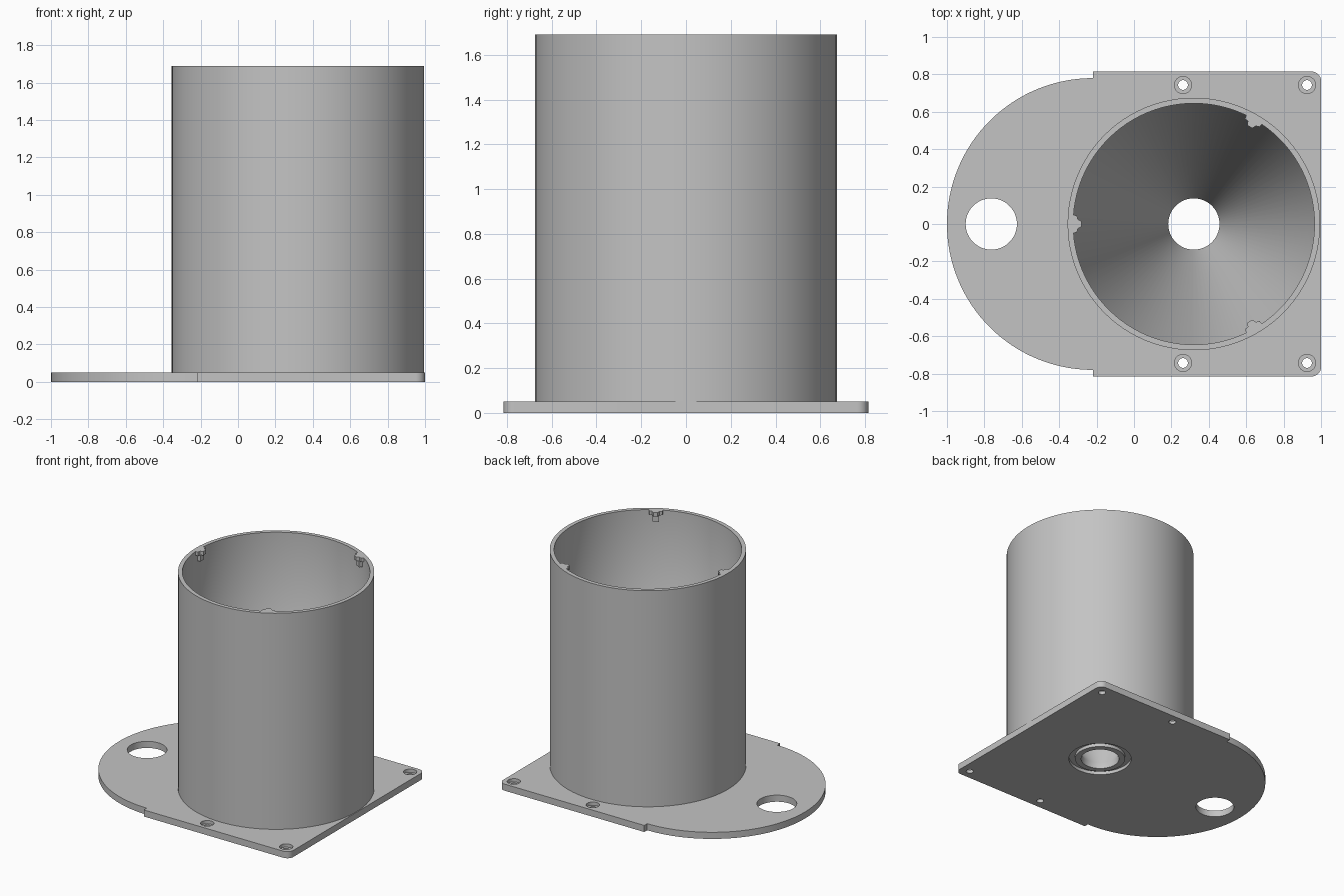
import bpy, bmesh
from math import sin, cos, pi, radians
from mathutils import Matrix

cube = bpy.data.objects.get("Cube")
if cube:
    bpy.data.objects.remove(cube)

grey = bpy.data.materials.new("plain_grey")
grey.use_nodes = True
COLOUR = (0.55, 0.55, 0.55, 1)
grey.diffuse_color = COLOUR
grey.node_tree.nodes["Principled BSDF"].inputs["Base Color"].default_value = COLOUR

AXIS = 0.32        # x of the tube axis
THICK = 0.05       # base plate thickness
TOP = 1.69         # rim height
OUTER, INNER, SPOUT = 0.675, 0.645, 0.137


def finish(name, bm):
    bmesh.ops.recalc_face_normals(bm, faces=bm.faces)
    mesh = bpy.data.meshes.new(name)
    bm.to_mesh(mesh)
    bm.free()
    mesh.materials.append(grey)
    obj = bpy.data.objects.new(name, mesh)
    bpy.context.collection.objects.link(obj)
    return obj


def activate(obj):
    bpy.ops.object.select_all(action='DESELECT')
    obj.select_set(True)
    bpy.context.view_layer.objects.active = obj


def smooth(obj):
    activate(obj)
    bpy.ops.object.shade_smooth_by_angle(angle=radians(30))


def extrude(bm, outline, z0, z1):
    face = bm.faces.new([bm.verts.new((x, y, z0)) for x, y in outline])
    new = bmesh.ops.extrude_face_region(bm, geom=[face])["geom"]
    verts = [g for g in new if isinstance(g, bmesh.types.BMVert)]
    bmesh.ops.translate(bm, verts=verts, vec=(0, 0, z1 - z0))
    return list(verts)


def revolve(name, profile, steps=96):
    bm = bmesh.new()
    rings = [[bm.verts.new((AXIS + r * cos(2 * pi * i / steps),
                            r * sin(2 * pi * i / steps), z))
              for i in range(steps)] for r, z in profile]
    for a, b in zip(rings, rings[1:] + rings[:1]):
        for i in range(steps):
            j = (i + 1) % steps
            bm.faces.new((a[i], a[j], b[j], b[i]))
    return finish(name, bm)


def arc(cx, cy, r, start, end, steps):
    angles = [radians(start + (end - start) * i / steps) for i in range(steps + 1)]
    return [(cx + r * cos(a), cy + r * sin(a)) for a in angles]


def cut(obj, x, y, r, z0, z1, steps=48):
    bm = bmesh.new()
    extrude(bm, arc(x, y, r, 0, 360, steps)[:-1], z0, z1)
    cutter = finish("cutter", bm)
    cutter.hide_render = True
    mod = obj.modifiers.new("hole", 'BOOLEAN')
    mod.operation, mod.solver, mod.object = 'DIFFERENCE', 'EXACT', cutter
    activate(obj)
    bpy.ops.object.modifier_apply(modifier=mod.name)
    bpy.data.objects.remove(cutter)


# Base plate: square end with rounded corners, slightly narrower round end
SIDE, STEP, CORNER = 0.815, -0.22, 0.05
outline = [(STEP, -SIDE)]
outline += arc(1 - CORNER, CORNER - SIDE, CORNER, -90, 0, 8)
outline += arc(1 - CORNER, SIDE - CORNER, CORNER, 0, 90, 8)
outline += [(STEP, SIDE)]
outline += arc(STEP, 0, 0.78, 90, 270, 64)
bm = bmesh.new()
extrude(bm, outline, 0, THICK)
plate = finish("base_plate", bm)

# Large side hole, spout opening and counterbored screw holes
cut(plate, -0.763, 0, SPOUT, -0.1, 0.2, 64)
cut(plate, AXIS, 0, 0.225, -0.1, 0.2, 96)
for x in (0.262, 0.925):
    for y in (-0.743, 0.743):
        cut(plate, x, y, 0.026, -0.1, 0.2, 32)
        cut(plate, x, y, 0.046, THICK / 2, 0.2, 32)
smooth(plate)

# Tube with a funnel inside and a ring groove around the spout underneath
tube = revolve("funnel_tube", [
    (SPOUT, 0), (SPOUT, THICK), (INNER, 0.93), (INNER, TOP),
    (OUTER, TOP), (OUTER, 0.025), (0.18, 0.025), (0.18, 0)])
smooth(tube)

# Three small clips inside the rim: a tapered lug on a narrow stem
for number, angle in enumerate((60, 180, 300), 1):
    bm = bmesh.new()
    root, tip = INNER + 0.012, INNER - 0.045
    extrude(bm, [(root, -0.05), (root, 0.05), (tip + 0.025, 0.045),
                 (tip + 0.02, 0.025), (tip, 0.015), (tip, -0.015),
                 (tip + 0.02, -0.025), (tip + 0.025, -0.045)], TOP - 0.03, TOP)
    extrude(bm, [(root, -0.022), (root, 0.022), (tip + 0.02, 0.022),
                 (tip + 0.02, -0.022)], TOP - 0.08, TOP - 0.03)
    bm.transform(Matrix.Translation((AXIS, 0, 0)) @ Matrix.Rotation(radians(angle), 4, 'Z'))
    finish(f"rim_clip_{number}", bm)
